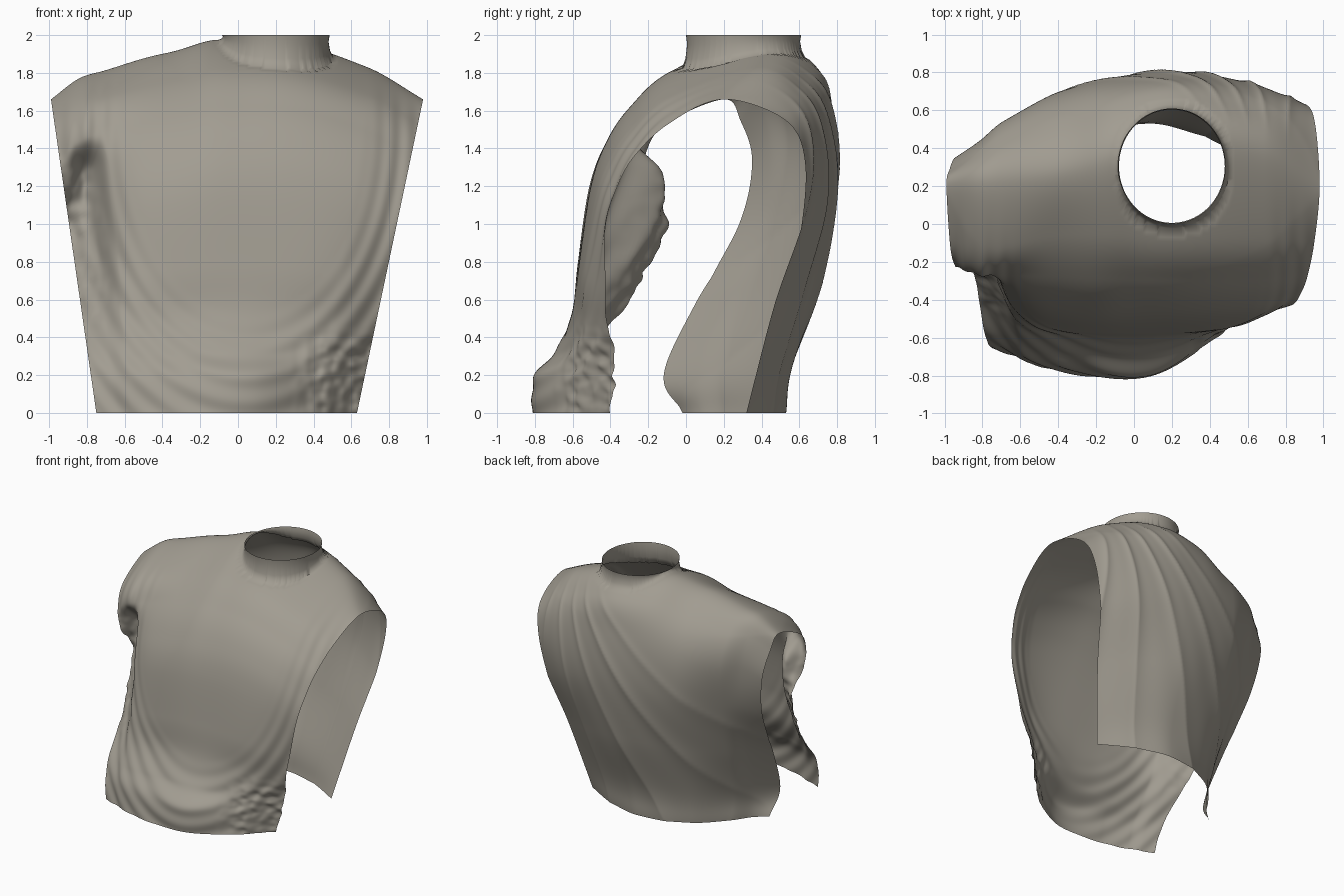
import bpy, bmesh, math
from mathutils import Vector, noise

if "Cube" in bpy.data.objects:
    bpy.data.objects.remove(bpy.data.objects["Cube"])

# Stations across the body (u: left cut to right cut) with the shoulder height of each
U = [0, .075, .14, .3, .6, .85, 1]
RIDGE = [1.66, 1.77, 1.81, 1.90, 1.97, 1.83, 1.66]
# Height fractions from front hem, over the shoulder, to back hem
FRAC = [0, .1, .17, .27, .4, .6, .72, .82, .92, 1, .93, .8, .6, .35, .12, 0]
# Depth (y) of each station at those heights
DEPTH = [
    [-.66, -.62, -.57, -.42, -.26, -.10, -.22, -.22, -.11, .20, .29, .35, .28, .05, -.12, -.03],
    [-.69, -.66, -.60, -.48, -.34, -.17, -.13, -.27, -.14, .22, .37, .44, .40, .21, .05, .07],
    [-.73, -.71, -.65, -.56, -.49, -.40, -.33, -.27, -.13, .24, .45, .54, .49, .35, .20, .20],
    [-.79, -.76, -.68, -.59, -.56, -.50, -.41, -.28, -.06, .28, .54, .68, .69, .57, .44, .41],
    [-.80, -.79, -.67, -.60, -.57, -.51, -.43, -.30, -.07, .42, .69, .78, .80, .71, .56, .53],
    [-.60, -.58, -.56, -.54, -.54, -.49, -.42, -.30, -.08, .38, .61, .72, .73, .60, .47, .43],
    [-.39, -.38, -.38, -.41, -.43, -.42, -.36, -.27, -.10, .20, .53, .63, .60, .47, .37, .32],
]
NU, NV = 190, 240
NECK = Vector((.2, .305, 0))
RX, RY = .285, .305


def curve(xs, ys, t):
    """Smooth curve through the given values."""
    n = len(xs)
    i = max(k for k in range(n - 1) if xs[k] <= t or k == 0)

    def slope(k):
        a, b = max(k - 1, 0), min(k + 1, n - 1)
        return (ys[b] - ys[a]) / (xs[b] - xs[a])
    h = xs[i + 1] - xs[i]
    s = (t - xs[i]) / h
    return ((2*s**3 - 3*s*s + 1) * ys[i] + (s**3 - 2*s*s + s) * h * slope(i)
            + (3*s*s - 2*s**3) * ys[i + 1] + (s**3 - s*s) * h * slope(i + 1))


def smooth(a, b, t):
    t = min(max((t - a) / (b - a), 0), 1)
    return t * t * (3 - 2 * t)


def fold(x, z, front):
    """Outward offset of the cloth folds."""
    if front:
        # hanging U-shaped drapes across the belly
        s = math.hypot((x - .05) / .85, (z - 1.5) / 1.3) if z < 1.5 else abs(x - .05) / .85
        d = .005 * math.sin(s * 58) * smooth(.72, .95, s)
        # worn patch at the lower right hem
        worn = smooth(.25, .5, x) * (1 - smooth(.25, .5, z))
        return d + .02 * worn * noise.noise(Vector((x, 0, z)) * 18)
    # folds fanning from the right shoulder down the back
    a = math.atan2(.8 - x, 2.3 - z)
    r = math.hypot(.8 - x, 2.3 - z)
    w = (1 - abs(math.sin(a * 15 + .4))) ** 2
    return .014 * w * (1 - smooth(.7, .95, a)) * smooth(.3, .7, r)


# Draped torso shell
ks = list(range(len(FRAC)))
cols = [[curve(U, [row[k] for row in DEPTH], i / NU) for k in ks] for i in range(NU + 1)]
bm = bmesh.new()
grid = []
for i in range(NU + 1):
    u = i / NU
    # shoulder line, rising into the neck on the left
    top = curve(U, RIDGE, u) + .025 * math.exp(-((u - .43) / .07) ** 2)
    line = []
    for j in range(NV + 1):
        v = j / NV * ks[-1]
        z = 0 if j in (0, NV) else max(0, curve(ks, FRAC, v) * top)
        w = min(z, 1.66) / 1.66
        x = (-.75 - .24 * w) * (1 - u) + (.63 + .35 * w) * u
        front = v < 9
        y = curve(ks, cols[i], v)
        y += fold(x, z, front) * smooth(0, 1.5, abs(v - 9)) * (-1 if front else 1)
        # crumpled cloth under the left arm
        if front and u < .13:
            worn = (1 - u / .13) * smooth(.4, .6, z) * (1 - smooth(1.2, 1.4, z))
            y += .025 * worn * noise.noise(Vector((x, y, z)) * 14)
        line.append(bm.verts.new((x, y, z)))
    grid.append(line)
for i in range(NU):
    for j in range(NV):
        bm.faces.new((grid[i][j], grid[i + 1][j], grid[i + 1][j + 1], grid[i][j + 1]))


# Neck opening: cut, round off, and raise a short collar
def neck_radius(p):
    return math.hypot((p.x - NECK.x) / RX, (p.y - NECK.y) / RY)


def set_radius(v, r):
    s = r / neck_radius(v.co)
    v.co.x = NECK.x + (v.co.x - NECK.x) * s
    v.co.y = NECK.y + (v.co.y - NECK.y) * s


bmesh.ops.delete(bm, geom=[v for v in bm.verts if v.co.z > 1.6 and neck_radius(v.co) < 1.09],
                 context='VERTS')
rim = [e for e in bm.edges if e.is_boundary
       and all(v.co.z > 1.6 and neck_radius(v.co) < 1.25 for v in e.verts)]
for v in {v for e in rim for v in e.verts}:
    set_radius(v, 1.07)
for scale, blend in ((1.01, .3), (.98, .6), (1.0, 1.0)):
    new = bmesh.ops.extrude_edge_only(bm, edges=rim)['geom']
    verts = [g for g in new if isinstance(g, bmesh.types.BMVert)]
    inside = set(verts)
    rim = [g for g in new if isinstance(g, bmesh.types.BMEdge) and g.is_boundary
           and all(v in inside for v in g.verts)]
    for v in verts:
        set_radius(v, scale)
        v.co.z += (2 - v.co.z) * blend

bmesh.ops.recalc_face_normals(bm, faces=bm.faces)
mesh = bpy.data.meshes.new("draped_torso")
bm.to_mesh(mesh)
bm.free()
torso = bpy.data.objects.new("draped_torso", mesh)
bpy.context.collection.objects.link(torso)

# Weathered stone colour
stone = bpy.data.materials.new("stone")
stone.diffuse_color = (.36, .335, .285, 1)
stone.use_nodes = True
stone.node_tree.nodes["Principled BSDF"].inputs["Base Color"].default_value = stone.diffuse_color
mesh.materials.append(stone)
bpy.context.view_layer.objects.active = torso
torso.select_set(True)
bpy.ops.object.shade_smooth_by_angle(angle=math.radians(60))
